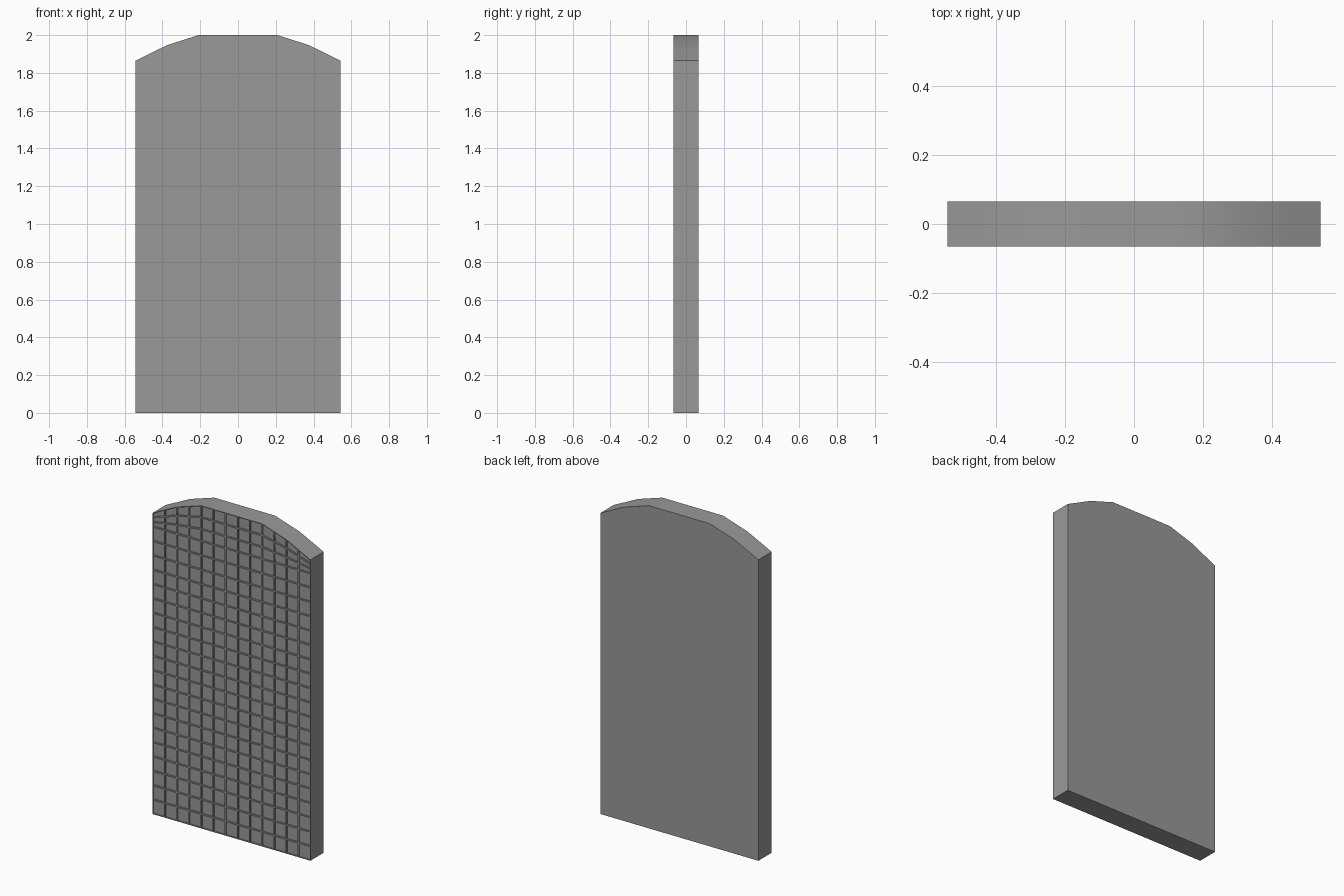
import bpy
import bmesh

if "Cube" in bpy.data.objects:
    bpy.data.objects.remove(bpy.data.objects["Cube"])

WIDTH, THICK = 1.084, 0.13
COLS, LOW_ROWS, TOP_ROWS = 13, 20, 3
LOW_TOP = 1.78
ARCH = [(0.0, 2.0), (0.2085, 2.0), (0.3752, 1.947), (0.542, 1.865)]


def arch_height(x):
    x = min(abs(x), WIDTH / 2)
    for (x0, z0), (x1, z1) in zip(ARCH, ARCH[1:]):
        if x <= x1 + 1e-4:
            return z0 + (z1 - z0) * (x - x0) / (x1 - x0)
    return ARCH[-1][1]


def row_height(row, x):
    # Even rows below, rows squeezed under the arch above
    if row <= LOW_ROWS:
        return LOW_TOP * row / LOW_ROWS
    t = (row - LOW_ROWS) / TOP_ROWS
    return LOW_TOP + (arch_height(x) - LOW_TOP) * t


bm = bmesh.new()

# Front face as a grid of cells
rows = LOW_ROWS + TOP_ROWS
grid = []
for c in range(COLS + 1):
    x = -WIDTH / 2 + WIDTH * c / COLS
    grid.append([bm.verts.new((x, -THICK / 2, row_height(r, x)))
                 for r in range(rows + 1)])
front = [bm.faces.new((grid[c][r], grid[c + 1][r],
                       grid[c + 1][r + 1], grid[c][r + 1]))
         for c in range(COLS) for r in range(rows)]

# Slab thickness
ext = bmesh.ops.extrude_face_region(bm, geom=front, use_keep_orig=True)
back = [g for g in ext["geom"] if isinstance(g, bmesh.types.BMVert)]
bmesh.ops.translate(bm, verts=back, vec=(0, THICK, 0))
bmesh.ops.recalc_face_normals(bm, faces=bm.faces[:])

# Shallow recessed cells on the front
bm.normal_update()
cells = [f for f in bm.faces if f.normal.y < -0.9]
bmesh.ops.inset_individual(bm, faces=cells, thickness=0.006)
sunk = bmesh.ops.extrude_discrete_faces(bm, faces=cells)["faces"]
bmesh.ops.translate(bm, verts=list({v for f in sunk for v in f.verts}),
                    vec=(0, 0.007, 0))
bmesh.ops.recalc_face_normals(bm, faces=bm.faces[:])

mesh = bpy.data.meshes.new("arched_panel")
bm.to_mesh(mesh)
bm.free()
panel = bpy.data.objects.new("arched_panel", mesh)
bpy.context.collection.objects.link(panel)

# Dark grey finish
grey = bpy.data.materials.new("dark_grey")
grey.diffuse_color = (0.32, 0.32, 0.32, 1)
grey.use_nodes = True
grey.node_tree.nodes["Principled BSDF"].inputs["Base Color"].default_value = grey.diffuse_color
mesh.materials.append(grey)

# Soft arch, crisp corners
bpy.context.view_layer.objects.active = panel
panel.select_set(True)
bpy.ops.object.shade_smooth_by_angle(angle=0.52)
